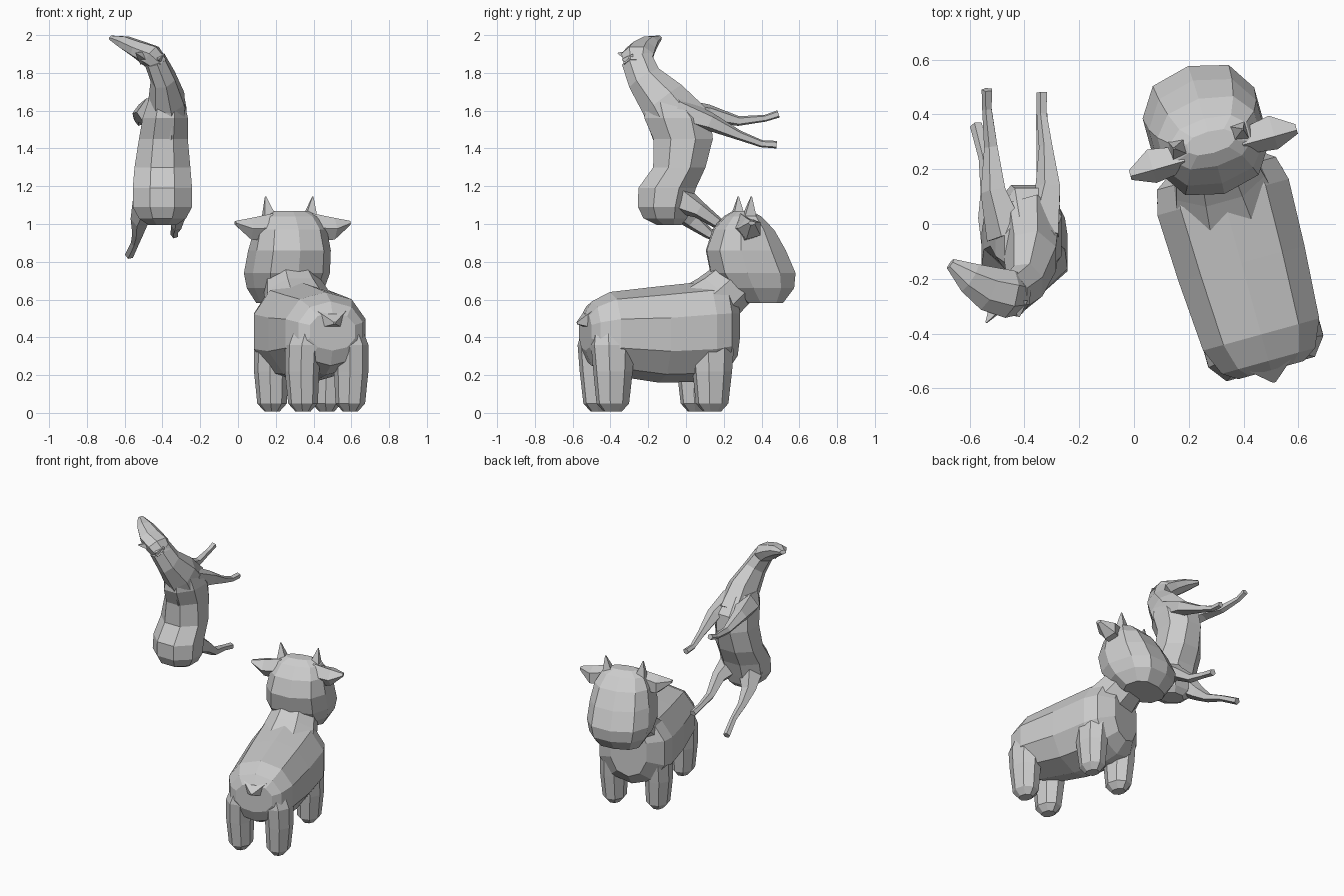
import bpy, bmesh, math
from mathutils import Vector, Matrix

X, Y, Z = Vector((1, 0, 0)), Vector((0, 1, 0)), Vector((0, 0, 1))
COW = Matrix.Translation((0.325, 0.098, 0)) @ Matrix.Rotation(math.radians(15.5), 4, 'Z')


def loft(name, rings, sides=8, axis=None, ref=X, matrix=None, power=1.0):
    """Skin rings (x, y, z, radius along ref, other radius); axis fixes the ring plane."""
    bm = bmesh.new()
    pts = [Vector(r[:3]) for r in rings]
    loops = []
    for i, r in enumerate(rings):
        t = axis or (pts[min(i + 1, len(pts) - 1)] - pts[max(i - 1, 0)]).normalized()
        u = (ref - t * ref.dot(t)).normalized()
        w = t.cross(u)
        loop = []
        for k in range(sides):
            a = 2 * math.pi * (k + 0.5) / sides
            c, s = (math.copysign(abs(f) ** power, f) for f in (math.cos(a), math.sin(a)))
            loop.append(bm.verts.new(pts[i] + u * r[3] * c + w * r[-1] * s))
        loops.append(loop)
    for a, b in zip(loops, loops[1:]):
        for k in range(sides):
            n = (k + 1) % sides
            bm.faces.new((a[k], a[n], b[n], b[k]))
    bm.faces.new(loops[0][::-1])
    bm.faces.new(loops[-1])
    bmesh.ops.recalc_face_normals(bm, faces=bm.faces)
    if matrix:
        bm.transform(matrix)
    mesh = bpy.data.meshes.new(name)
    bm.to_mesh(mesh)
    bm.free()
    obj = bpy.data.objects.new(name, mesh)
    bpy.context.collection.objects.link(obj)
    return obj


# Cow: barrel body, neck and head
loft("cow_body", [
    (0, -0.655, 0.43, 0.13, 0.10),
    (0, -0.62, 0.42, 0.185, 0.17),
    (0, -0.52, 0.42, 0.23, 0.22),
    (0, -0.25, 0.415, 0.25, 0.255),
    (0, 0.00, 0.43, 0.26, 0.265),
    (0, 0.09, 0.44, 0.235, 0.25),
    (0, 0.16, 0.46, 0.13, 0.19)], sides=10, axis=Y, matrix=COW, power=0.9)
loft("cow_neck", [
    (0, -0.06, 0.50, 0.22, 0.18),
    (0, 0.07, 0.61, 0.18, 0.145),
    (0, 0.20, 0.72, 0.14, 0.13)], matrix=COW)
loft("cow_head", [
    (0.005, 0.31, 0.582, 0.15, 0.11),
    (0.005, 0.29, 0.66, 0.20, 0.195),
    (0.005, 0.265, 0.74, 0.22, 0.23),
    (0.008, 0.225, 0.86, 0.212, 0.215),
    (0.01, 0.21, 0.97, 0.19, 0.16),
    (0.01, 0.205, 1.04, 0.15, 0.09),
    (0.01, 0.205, 1.07, 0.09, 0.04)], sides=10, axis=Z, matrix=COW, power=0.8)
loft("cow_tail", [
    (0, -0.60, 0.50, 0.15, 0.09),
    (0, -0.70, 0.475, 0.008, 0.008)], sides=4, matrix=COW)

# Cow: mirrored legs, ears and horns
for s, side in ((-1, "left"), (1, "right")):
    for v, w, place in ((0.0, 0.15, "front"), (-0.54, 0.13, "back")):
        loft(f"cow_{place}_leg_{side}", [
            (s * w, v, 0.008, 0.04, 0.05),
            (s * w, v, 0.05, 0.078, 0.088),
            (s * (w + 0.005), v, 0.22, 0.09, 0.107),
            (s * (w + 0.002), v, 0.36, 0.092, 0.12),
            (s * (w - 0.04), v, 0.50, 0.08, 0.09)], axis=Z, matrix=COW)
    loft(f"cow_ear_{side}", [
        (s * 0.11 + 0.01, 0.18, 0.98, 0.05, 0.08),
        (s * 0.23 + 0.01, 0.185, 0.975, 0.07, 0.06),
        (s * 0.315 + 0.01, 0.17, 1.005, 0.02, 0.012)], sides=5, axis=X, ref=Y, matrix=COW)
    loft(f"cow_horn_{side}", [
        (s * 0.105 + 0.005, 0.21, 1.0, 0.06, 0.06),
        (s * 0.13 + 0.005, 0.22, 1.145, 0.004, 0.004)], sides=4, axis=Z, matrix=COW)

# Leaping deer: upright torso
loft("deer_torso", [
    (-0.40, -0.09, 0.995, 0.08, 0.07),
    (-0.40, -0.11, 1.03, 0.135, 0.125),
    (-0.40, -0.115, 1.09, 0.17, 0.15),
    (-0.40, -0.10, 1.19, 0.17, 0.165),
    (-0.40, -0.035, 1.30, 0.16, 0.15),
    (-0.395, -0.015, 1.45, 0.14, 0.17),
    (-0.385, -0.045, 1.56, 0.13, 0.19),
    (-0.38, -0.09, 1.66, 0.10, 0.13)], axis=Z)

# Deer: neck curving into the turned head
loft("deer_neck", [
    (-0.38, -0.03, 1.52, 0.12, 0.17),
    (-0.375, -0.125, 1.66, 0.10, 0.13),
    (-0.395, -0.22, 1.77, 0.07, 0.095),
    (-0.44, -0.26, 1.87, 0.06, 0.085)], sides=7)
loft("deer_head", [
    (-0.41, -0.26, 1.84, 0.05, 0.07),
    (-0.46, -0.255, 1.89, 0.065, 0.09),
    (-0.53, -0.235, 1.925, 0.05, 0.085),
    (-0.60, -0.195, 1.96, 0.038, 0.06),
    (-0.67, -0.145, 1.985, 0.014, 0.022)], sides=7, ref=Z)
for name, base, tip in (("left", (-0.49, -0.28, 1.88), (-0.54, -0.36, 1.905)),
                        ("right", (-0.42, -0.28, 1.87), (-0.42, -0.34, 1.87))):
    loft(f"deer_ear_{name}", [(*base, 0.045, 0.045), (*tip, 0.004, 0.004)], sides=4)

# Deer: slim legs reaching out behind
legs = {
    "deer_foreleg_left": [
        (-0.46, -0.04, 1.59, 0.08), (-0.51, 0.12, 1.585, 0.05),
        (-0.52, 0.28, 1.545, 0.027), (-0.535, 0.42, 1.56, 0.019), (-0.535, 0.49, 1.583, 0.021)],
    "deer_foreleg_right": [
        (-0.34, -0.04, 1.60, 0.08), (-0.31, 0.13, 1.54, 0.05),
        (-0.32, 0.28, 1.47, 0.027), (-0.335, 0.40, 1.425, 0.02), (-0.335, 0.48, 1.42, 0.021)],
    "deer_hindleg_left": [
        (-0.47, -0.07, 1.12, 0.09), (-0.52, 0.03, 1.02, 0.05),
        (-0.53, 0.12, 0.95, 0.03), (-0.545, 0.24, 0.90, 0.022), (-0.575, 0.36, 0.835, 0.024)],
    "deer_hindleg_right": [
        (-0.34, -0.05, 1.14, 0.09), (-0.31, 0.07, 1.075, 0.048),
        (-0.325, 0.19, 0.99, 0.03), (-0.335, 0.31, 0.965, 0.021), (-0.335, 0.40, 0.945, 0.023)],
}
for name, path in legs.items():
    loft(name, path, sides=5)
